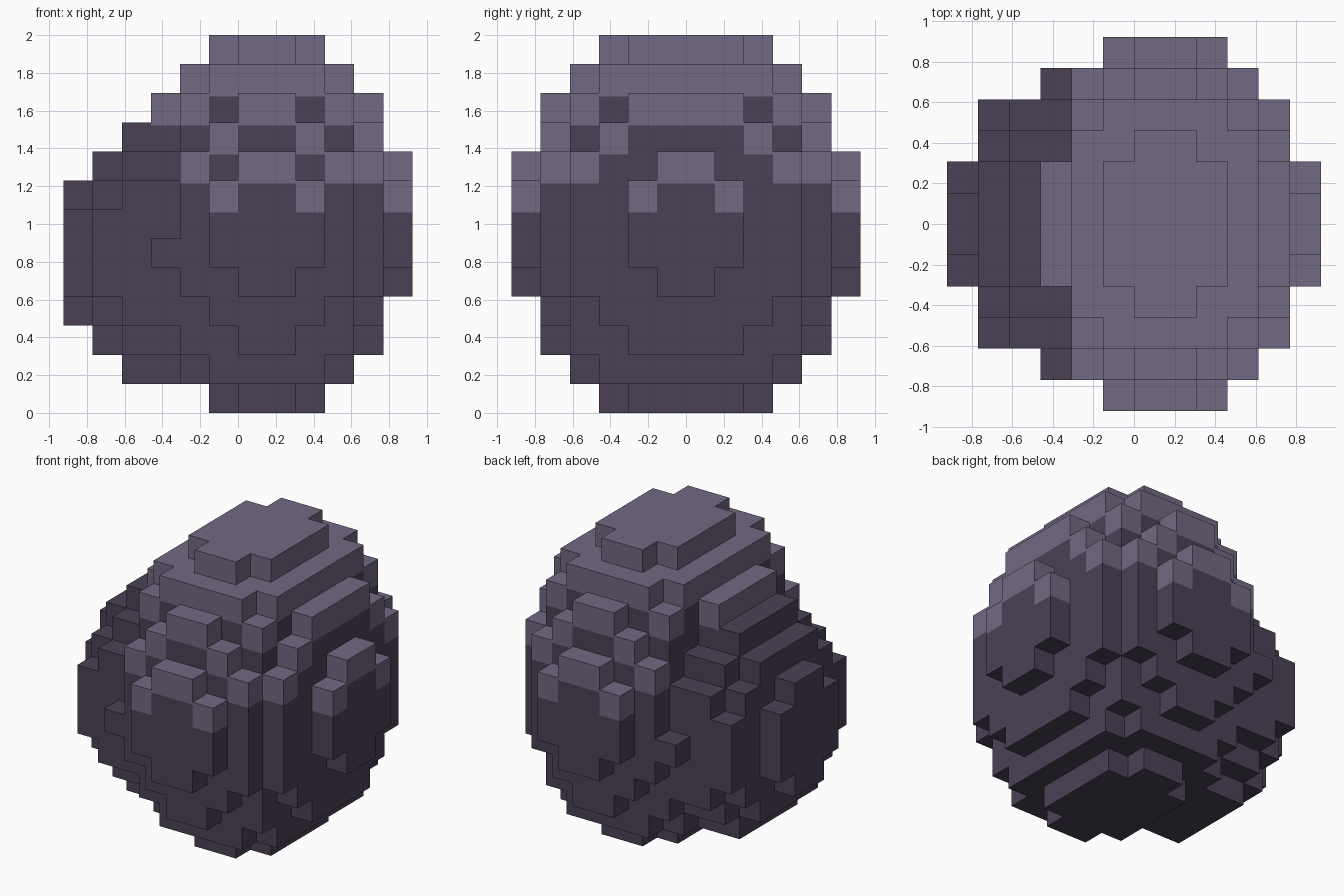
import bpy
import bmesh
from mathutils import Vector
from itertools import product

if "Cube" in bpy.data.objects:
    bpy.data.objects.remove(bpy.data.objects["Cube"], do_unlink=True)

UNIT = 2 / 13      # edge of one block
LIP = 0.016        # pale crust hanging over the block below


def make_material(name, rgb):
    mat = bpy.data.materials.new(name)
    mat.use_nodes = True
    mat.diffuse_color = (*rgb, 1)
    mat.node_tree.nodes["Principled BSDF"].inputs["Base Color"].default_value = (*rgb, 1)
    return mat


materials = [make_material("dark stone", (0.070, 0.053, 0.091)),
             make_material("pale crust", (0.170, 0.139, 0.223))]


def ellipsoid_blocks(center, radii):
    """Grid cells whose middle lies inside an ellipsoid."""
    cells = set()
    for cell in product(range(12), range(12), range(13)):
        parts = [((c + 0.5 - m) / r) ** 2 for c, m, r in zip(cell, center, radii)]
        if sum(parts) <= 1:
            cells.add(cell)
    return cells


# Tall main rock, and a lower boulder bulging from one side
boulder = ellipsoid_blocks((4, 6, 5.5), (4.152, 4.588, 4.663))
main = ellipsoid_blocks((7, 6, 6.5), (4.87, 6.05, 6.65))
main = {c for c in main if c[0] > 3 or 4 <= c[1] <= 7} - boulder
solid = main | boulder


def shift(cell, step):
    return tuple(a + b for a, b in zip(cell, step))


# Blocks of the main rock open to the sky carry the crust
crust = {c for c in main if shift(c, (0, 0, 1)) not in solid}


def add_quad(bm, middle, half_a, half_b, material):
    corners = [middle - half_a - half_b, middle + half_a - half_b,
               middle + half_a + half_b, middle - half_a + half_b]
    face = bm.faces.new([bm.verts.new(p) for p in corners])
    face.material_index = material


def build_blocks(name, cells):
    bm = bmesh.new()
    up = Vector((0, 0, 1))
    for cell in sorted(cells):
        middle = Vector(((cell[0] - 5.5) * UNIT, (cell[1] - 5.5) * UNIT,
                         (cell[2] + 0.5) * UNIT))
        above = shift(cell, (0, 0, 1))
        for axis, sign in product(range(3), (-1, 1)):
            step = [0, 0, 0]
            step[axis] = sign
            if shift(cell, step) in solid:
                continue
            normal = Vector(step)
            face_mid = middle + normal * UNIT / 2
            if axis == 2:
                a = Vector((UNIT / 2, 0, 0))
                add_quad(bm, face_mid, a, normal.cross(a),
                         int(cell in crust and sign > 0))
                continue
            side = up.cross(normal) * UNIT / 2
            lip = cell not in crust and above in crust and shift(above, step) not in solid
            if lip:
                low = up * (UNIT - LIP) / 2
                add_quad(bm, face_mid - up * LIP / 2, side, low, 0)
                add_quad(bm, face_mid + low, side, up * LIP / 2, 1)
            else:
                add_quad(bm, face_mid, side, up * UNIT / 2, int(cell in crust))
    bmesh.ops.remove_doubles(bm, verts=bm.verts, dist=0.0005)
    mesh = bpy.data.meshes.new(name)
    bm.to_mesh(mesh)
    bm.free()
    for mat in materials:
        mesh.materials.append(mat)
    obj = bpy.data.objects.new(name, mesh)
    bpy.context.collection.objects.link(obj)
    return obj


build_blocks("main_rock", main)
build_blocks("side_boulder", boulder)
